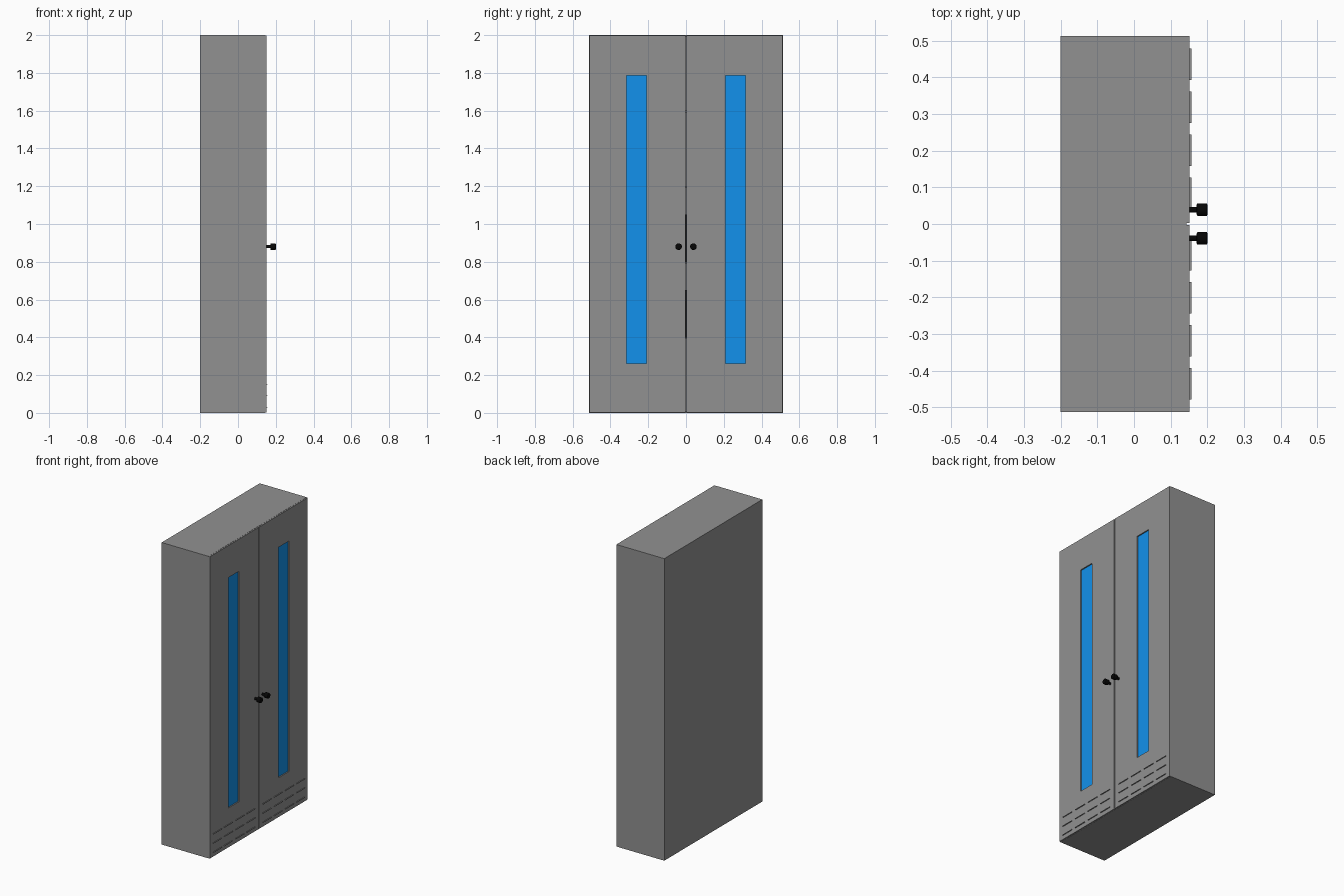
import bpy, bmesh
from math import radians
from mathutils import Matrix, Vector

if "Cube" in bpy.data.objects:
    bpy.data.objects.remove(bpy.data.objects["Cube"])

W, H = 0.513, 2.0                  # half width, height
BACK, FRONT, FACE = -0.2, 0.143, 0.152   # cabinet back, cabinet front, door face


def material(name, color):
    m = bpy.data.materials.new(name)
    m.diffuse_color = (*color, 1)
    m.use_nodes = True
    m.node_tree.nodes["Principled BSDF"].inputs["Base Color"].default_value = m.diffuse_color
    return m


GREY = material("grey_paint", (0.285, 0.285, 0.285))
BLUE = material("blue_glass", (0.006, 0.285, 0.84))
BLACK = material("black", (0.002, 0.002, 0.002))


def finish(name, bm, mat=GREY, mirror=False):
    bmesh.ops.recalc_face_normals(bm, faces=bm.faces)
    me = bpy.data.meshes.new(name)
    bm.to_mesh(me)
    bm.free()
    ob = bpy.data.objects.new(name, me)
    bpy.context.collection.objects.link(ob)
    me.materials.append(mat)
    if mirror:
        mod = ob.modifiers.new("mirror", "MIRROR")
        mod.use_axis = (False, True, False)
    return ob


def add_box(bm, lo, hi):
    lo, hi = Vector(lo), Vector(hi)
    m = Matrix.Translation((lo + hi) / 2) @ Matrix.Diagonal((*(hi - lo), 1))
    return bmesh.ops.create_cube(bm, size=1, matrix=m)


# Hollow cabinet shell, open towards +x behind the doors
bm = bmesh.new()
add_box(bm, (BACK, -W, 0), (FRONT, W, H))
front = max(bm.faces, key=lambda f: f.calc_center_median().x)
bmesh.ops.inset_region(bm, faces=[front], thickness=0.015)
ext = bmesh.ops.extrude_discrete_faces(bm, faces=[front])
bmesh.ops.translate(bm, vec=(-0.328, 0, 0), verts=ext["faces"][0].verts)
finish("cabinet_shell", bm)

# Interior shelves
bm = bmesh.new()
for z in (0.4, 0.8, 1.2, 1.6):
    add_box(bm, (BACK + 0.015, -W + 0.015, z - 0.01), (0.12, W - 0.015, z))
finish("shelves", bm)

# Binders glimpsed through the gap between the doors
bm = bmesh.new()
for z in (0.4, 0.8):
    for i in range(-2, 3):
        add_box(bm, (-0.15, i * 0.07 - 0.033, z), (0.1, i * 0.07 + 0.033, z + 0.25))
finish("binders", bm, BLACK)

# Door: a frame around the tall window
bm = bmesh.new()


def ring(y0, y1, z0, z1):
    return [bm.verts.new((FRONT, y, z)) for y, z in ((y0, z0), (y1, z0), (y1, z1), (y0, z1))]


outer = ring(0.003, W - 0.001, 0.001, H - 0.001)
inner = ring(0.208, 0.316, 0.261, 1.787)
for i in range(4):
    j = (i + 1) % 4
    bm.faces.new((outer[i], outer[j], inner[j], inner[i]))
ext = bmesh.ops.extrude_face_region(bm, geom=bm.faces[:])
bmesh.ops.translate(bm, vec=(FACE - FRONT, 0, 0),
                    verts=[v for v in ext["geom"] if isinstance(v, bmesh.types.BMVert)])
finish("doors", bm, mirror=True)

# Window panes, recessed in the doors
bm = bmesh.new()
add_box(bm, (FRONT - 0.003, 0.202, 0.255), (FRONT + 0.001, 0.322, 1.793))
finish("window_panes", bm, BLUE, mirror=True)

# Ventilation slats: three rows of four on each door
bm = bmesh.new()
for z in (0.03, 0.091, 0.152):
    for i in range(4):
        y = 0.084 + i * 0.1173
        add_box(bm, (FACE - 0.002, y - 0.043, z - 0.002), (0.157, y + 0.043, z + 0.002))
finish("vent_slats", bm, mirror=True)

# Knobs: thin stem and a slightly rounded head
bm = bmesh.new()
for r, x0, x1 in ((0.008, FACE - 0.002, 0.174), (0.0175, 0.171, 0.2)):
    m = Matrix.Translation(((x0 + x1) / 2, 0.039, 0.88)) @ Matrix.Rotation(radians(90), 4, 'Y')
    new = bmesh.ops.create_cone(bm, cap_ends=True, segments=24, radius1=r, radius2=r,
                                depth=x1 - x0, matrix=m)["verts"]
caps = {e for v in new for e in v.link_edges
        if abs(e.verts[0].co.x - e.verts[1].co.x) < 1e-5}
bmesh.ops.bevel(bm, geom=list(caps), offset=0.004, segments=2, affect='EDGES', profile=0.5)
knob = finish("knobs", bm, BLACK, mirror=True)
bpy.context.view_layer.objects.active = knob
knob.select_set(True)
bpy.ops.object.shade_smooth_by_angle(angle=radians(40))
